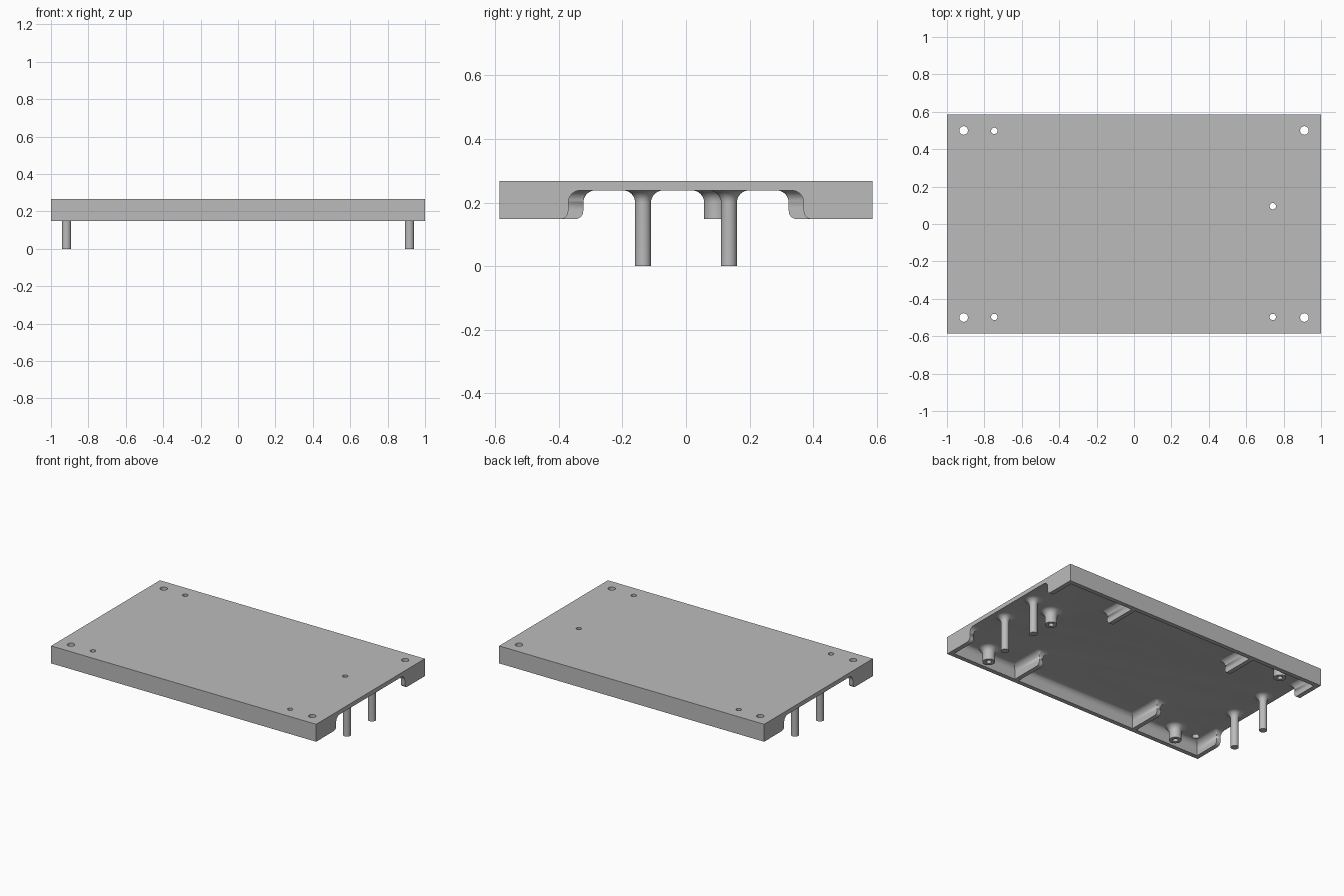
import bpy, bmesh, math

if "Cube" in bpy.data.objects:
    bpy.data.objects.remove(bpy.data.objects["Cube"])

HX, HY = 1.0, 0.586            # half length, half depth
ZB, ZC, ZT = 0.148, 0.238, 0.267   # rim bottom, plate underside, plate top
T = 0.03                       # wall thickness
F, R = 0.038, 0.025            # fillet under the plate, rounding of wall ends
STEPS = 8

grey = bpy.data.materials.new("light grey")
grey.diffuse_color = (0.5, 0.5, 0.5, 1)
grey.use_nodes = True
grey.node_tree.nodes["Principled BSDF"].inputs["Base Color"].default_value = grey.diffuse_color


def finish(name, bm):
    bmesh.ops.remove_doubles(bm, verts=bm.verts, dist=1e-5)
    bmesh.ops.recalc_face_normals(bm, faces=bm.faces)
    me = bpy.data.meshes.new(name)
    bm.to_mesh(me)
    bm.free()
    me.materials.append(grey)
    ob = bpy.data.objects.new(name, me)
    bpy.context.collection.objects.link(ob)
    return ob


def arc(x, y, a0, a1, e=0, n=STEPS):
    """Convex corner: one spot with fanned-out fillet directions."""
    angles = [math.radians(a0 + (a1 - a0) * i / n) for i in range(n + 1)]
    return [(x, y, math.cos(a), math.sin(a), e) for a in angles]


def column(name, footprint, zb, sy=1):
    """Loft a footprint of (x, y, fillet dx, fillet dy, rounded end) up into the plate."""
    quarter = [math.pi / 2 * i / STEPS for i in range(STEPS + 1)]
    levels = [(zb, 0, R)]
    if any(p[4] for p in footprint):
        levels = [(zb + R * (1 - math.cos(a)), 0, R * (1 - math.sin(a))) for a in quarter]
    levels += [(ZC - F + F * math.sin(a), F * (1 - math.cos(a)), 0) for a in quarter]
    levels.append((ZC + 0.015, F, 0))
    bm = bmesh.new()
    rings = [[bm.verts.new((x + dx * off, sy * (y + dy * off - e * pull), z))
              for x, y, dx, dy, e in footprint] for z, off, pull in levels]
    n = len(footprint)
    for lo, hi in zip(rings, rings[1:]):
        for i in range(n):
            j = (i + 1) % n
            bm.faces.new((lo[i], lo[j], hi[j], hi[i]))
    bm.faces.new(rings[0])
    bm.faces.new(rings[-1])
    return finish(name, bm)


def post(name, x, y, r, zb):
    ring = [math.tau * i / 32 for i in range(32)]
    return column(name, [(x + r * math.cos(a), y + r * math.sin(a),
                          math.cos(a), math.sin(a), 0) for a in ring], zb)


# top plate
bm = bmesh.new()
bmesh.ops.create_cube(bm, size=1)
for v in bm.verts:
    v.co = (v.co.x * 2 * HX, v.co.y * 2 * HY, ZC if v.co.z < 0 else ZT)
tray = finish("tray", bm)

parts = []
# C-shaped rim on front and back, open in the middle of each end
half = [(HX, -HY, 0, 0, 0), (HX, -0.37, 0, 1, 1)]
half += arc(HX - T, -0.37, 90, 180, 1)
half += [(HX - T, -HY + T, -1, 1, 0)]
rim = half + [(-x, y, -dx, dy, e) for x, y, dx, dy, e in reversed(half)]
for sy in (1, -1):
    parts.append(column("rim", rim, ZB, sy))
    # short stiffening ribs
    for x in (-0.47, 0.47):
        t = 0.015
        rib = [(x - t, -0.575, -1, 0, 0), (x + t, -0.575, 1, 0, 0)]
        rib += arc(x + t, -0.323, 0, 90, 1) + arc(x - t, -0.323, 90, 180, 1)
        parts.append(column("rib", rib, ZB, sy))

# legs
for x in (-0.917, 0.917):
    for y in (-0.135, 0.135):
        parts.append(post("leg", x, y, 0.025, 0))

# screw bosses
bosses = [(-0.747, 0.498), (-0.747, -0.497), (0.742, -0.497), (0.742, 0.095)]
for x, y in bosses:
    parts.append(post("boss", x, y, 0.038, ZB))

# hole cutters: small ones through the bosses, larger ones in the corners
bm = bmesh.new()
holes = [(x, y, 0.017) for x, y in bosses]
holes += [(sx * 0.911, sy * 0.5, 0.023) for sx in (-1, 1) for sy in (-1, 1)]
for x, y, r in holes:
    made = bmesh.ops.create_cone(bm, cap_ends=True, segments=32, radius1=r, radius2=r, depth=0.4)
    bmesh.ops.translate(bm, verts=made["verts"], vec=(x, y, 0.2))
cutter = finish("hole_cutter", bm)
cutter.hide_render = True

# fuse everything into one body
bpy.context.view_layer.objects.active = tray
for ob in parts + [cutter]:
    mod = tray.modifiers.new("fuse", 'BOOLEAN')
    mod.solver = 'EXACT'
    mod.operation = 'DIFFERENCE' if ob is cutter else 'UNION'
    mod.object = ob
    bpy.ops.object.modifier_apply(modifier=mod.name)
    bpy.data.objects.remove(ob)

bpy.ops.object.select_all(action='DESELECT')
tray.select_set(True)
bpy.ops.object.shade_smooth_by_angle(angle=math.radians(30))
